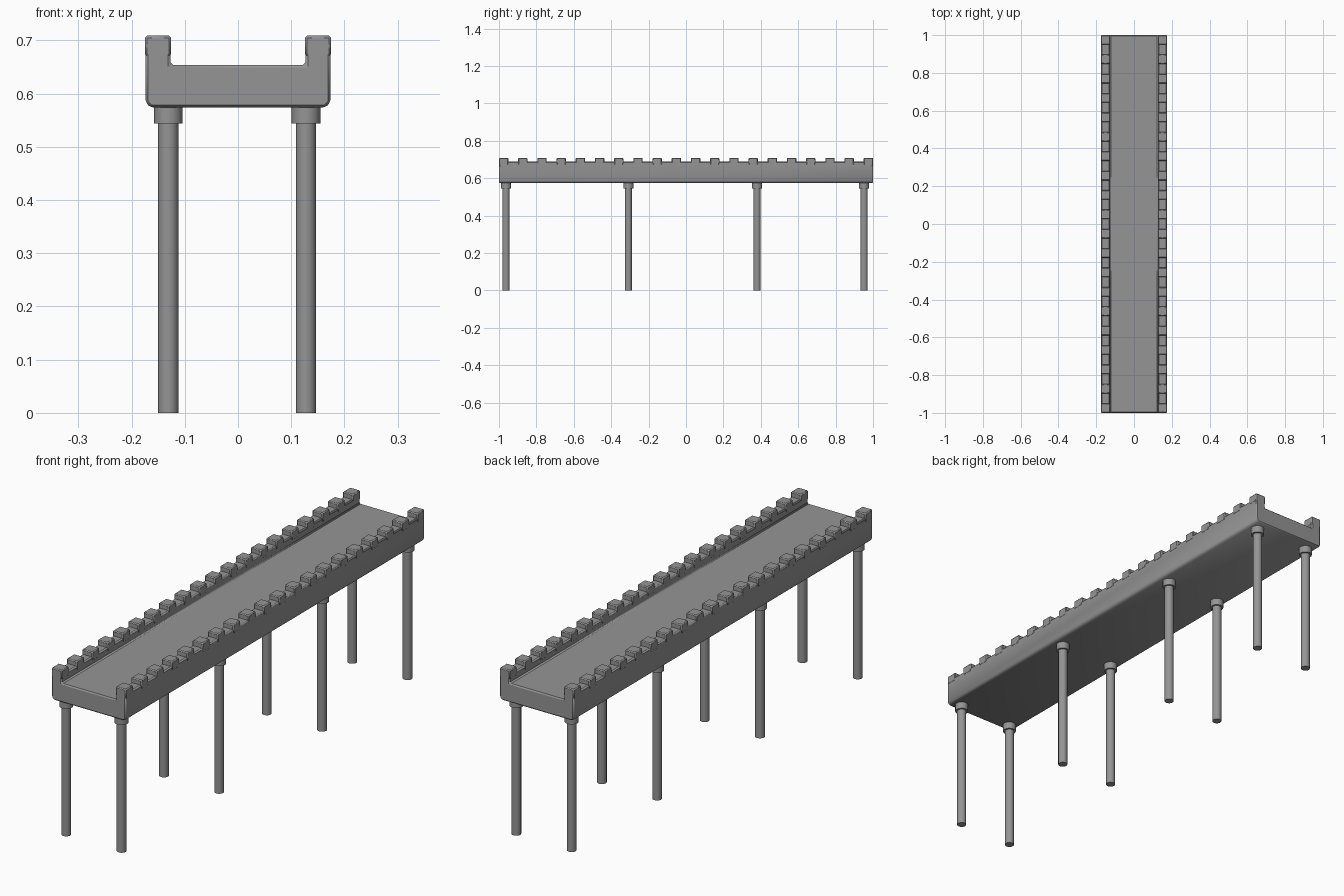
import bpy, bmesh
from mathutils import Matrix

if "Cube" in bpy.data.objects:
    bpy.data.objects.remove(bpy.data.objects["Cube"])

# Dark grey stone
stone = bpy.data.materials.new("dark_grey")
stone.diffuse_color = (0.3, 0.3, 0.3, 1)
stone.use_nodes = True
stone.node_tree.nodes["Principled BSDF"].inputs["Base Color"].default_value = stone.diffuse_color


def finish(name, bm, bevel=0.0, angle=0.6):
    bmesh.ops.recalc_face_normals(bm, faces=bm.faces[:])
    mesh = bpy.data.meshes.new(name)
    bm.to_mesh(mesh)
    bm.free()
    mesh.materials.append(stone)
    ob = bpy.data.objects.new(name, mesh)
    bpy.context.collection.objects.link(ob)
    if bevel:
        mod = ob.modifiers.new("soft_edges", "BEVEL")
        mod.width, mod.segments = bevel, 1
    bpy.ops.object.select_all(action="DESELECT")
    ob.select_set(True)
    bpy.context.view_layer.objects.active = ob
    bpy.ops.object.shade_smooth_by_angle(angle=angle)
    return ob


def box(bm, x0, x1, y0, y1, z0, z1):
    m = Matrix.Translation(((x0 + x1) / 2, (y0 + y1) / 2, (z0 + z1) / 2))
    bmesh.ops.create_cube(bm, size=1, matrix=m @ Matrix.Diagonal((x1 - x0, y1 - y0, z1 - z0, 1)))


def cylinder(bm, x, y, z0, z1, r):
    bmesh.ops.create_cone(bm, cap_ends=True, segments=16, radius1=r, radius2=r,
                          depth=z1 - z0, matrix=Matrix.Translation((x, y, (z0 + z1) / 2)))


# Deck with low side walls: U-shaped section extruded along y
half = [(0.165, 0.574), (0.174, 0.584), (0.174, 0.688), (0.127, 0.688), (0.127, 0.654)]
section = half + [(-x, z) for x, z in reversed(half)]
bm = bmesh.new()
face = bm.faces.new([bm.verts.new((x, -1, z)) for x, z in section])
ext = bmesh.ops.extrude_face_region(bm, geom=[face])
bmesh.ops.translate(bm, vec=(0, 2, 0), verts=[g for g in ext["geom"] if isinstance(g, bmesh.types.BMVert)])
finish("bridge_deck", bm, bevel=0.005, angle=1.0)

# Row of battlement blocks on each side wall
COUNT, WIDTH = 20, 0.05
step = (2 - WIDTH) / (COUNT - 1)
for side, label in ((-1, "left"), (1, "right")):
    bm = bmesh.new()
    for i in range(COUNT):
        y = -1 + i * step
        x0, x1 = sorted((side * 0.126, side * 0.175))
        box(bm, x0, x1, y, y + WIDTH, 0.67, 0.709)
    finish(label + "_battlements", bm, bevel=0.004)

# Posts with collars under the deck
for n, y in enumerate((-0.962, -0.308, 0.38, 0.952), 1):
    for x, label in ((-0.131, "left"), (0.128, "right")):
        bm = bmesh.new()
        cylinder(bm, x, y, 0, 0.56, 0.019)
        finish(f"{label}_post_{n}", bm)
        bm = bmesh.new()
        cylinder(bm, x, y, 0.544, 0.58, 0.027)
        finish(f"{label}_collar_{n}", bm)
